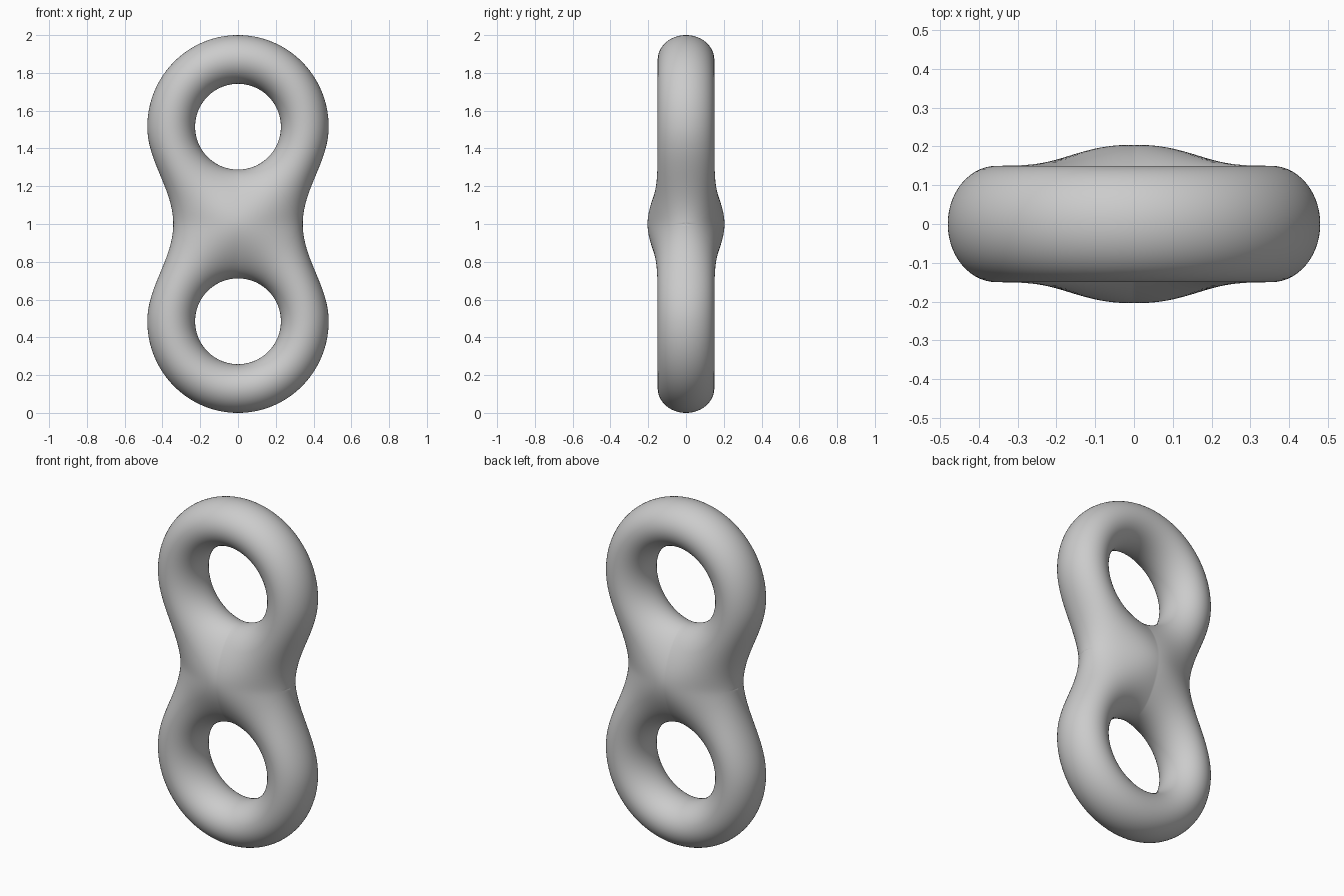
import bpy, bmesh
from math import sin, cos, pi, sqrt, exp, log

if "Cube" in bpy.data.objects:
    bpy.data.objects.remove(bpy.data.objects["Cube"], do_unlink=True)

HOLE_Z, HOLE_R = 0.515, 0.227     # hole centre above the waist, hole radius
WIDE, WAIST, TOP = 0.48, 0.343, 0.485
STEPS, RINGS = 48, 28


def half_width(z):
    """Half width of the outline between the waist and the hole centre."""
    return (WIDE + WAIST) / 2 - (WIDE - WAIST) / 2 * cos(pi * z / HOLE_Z)


def half_depth(x, z):
    """Rounded section between hole edge and outline, swollen at the waist."""
    near = sqrt(x * x + (z - HOLE_Z) ** 2) - HOLE_R
    far = sqrt(x * x + (z + HOLE_Z) ** 2) - HOLE_R
    soft = 0.03
    a = max(0, -soft * log(exp(-near / soft) + exp(-far / soft)))
    if z < HOLE_Z:
        b = max(0, half_width(z) - x)
    else:
        b = max(0, WIDE * (1 - sqrt((x / WIDE) ** 2 + ((z - HOLE_Z) / TOP) ** 2)))
    swell = 0.15 + 0.055 * exp(-(x * x + z * z) / 0.048)
    return 2 * swell * sqrt(a * b) / (a + b)


# Outer boundary of one quarter: waist line, side, then rounded end
boundary = [(WAIST * i / STEPS, 0) for i in range(STEPS)]
boundary += [(half_width(HOLE_Z * i / STEPS), HOLE_Z * i / STEPS) for i in range(STEPS)]
boundary += [(WIDE * cos(pi / 2 * i / STEPS), HOLE_Z + TOP * sin(pi / 2 * i / STEPS))
             for i in range(STEPS + 1)]

# Sheet from the hole edge out to the boundary
bm = bmesh.new()
rows = []
for ox, oz in boundary:
    dist = sqrt(ox * ox + (oz - HOLE_Z) ** 2)
    hx, hz = ox / dist * HOLE_R, HOLE_Z + (oz - HOLE_Z) / dist * HOLE_R
    row = []
    for j in range(RINGS + 1):
        t = (1 - cos(pi * j / RINGS)) / 2
        x, z = hx + (ox - hx) * t, hz + (oz - hz) * t
        on_rim = j == 0 or (j == RINGS and oz > 0) or (j == RINGS and ox >= WAIST)
        row.append(bm.verts.new((x, 0 if on_rim else half_depth(x, z), z)))
    rows.append(row)
for r0, r1 in zip(rows, rows[1:]):
    for j in range(RINGS):
        face = bm.faces.new((r0[j], r0[j + 1], r1[j + 1], r1[j]))
        face.smooth = True
        face.normal_update()
        if face.normal.y < 0:
            face.normal_flip()

mesh = bpy.data.meshes.new("double_ring")
bm.to_mesh(mesh)
bm.free()
body = bpy.data.objects.new("double_ring", mesh)
body.location.z = 1
bpy.context.collection.objects.link(body)

# Mirror the piece to all eight octants
mirror = body.modifiers.new("mirror", 'MIRROR')
mirror.use_axis = (True, True, True)
mirror.merge_threshold = 0.0005

grey = bpy.data.materials.new("plain_grey")
grey.use_nodes = True
colour = (0.6, 0.6, 0.6, 1)
grey.diffuse_color = colour
grey.node_tree.nodes["Principled BSDF"].inputs["Base Color"].default_value = colour
mesh.materials.append(grey)
